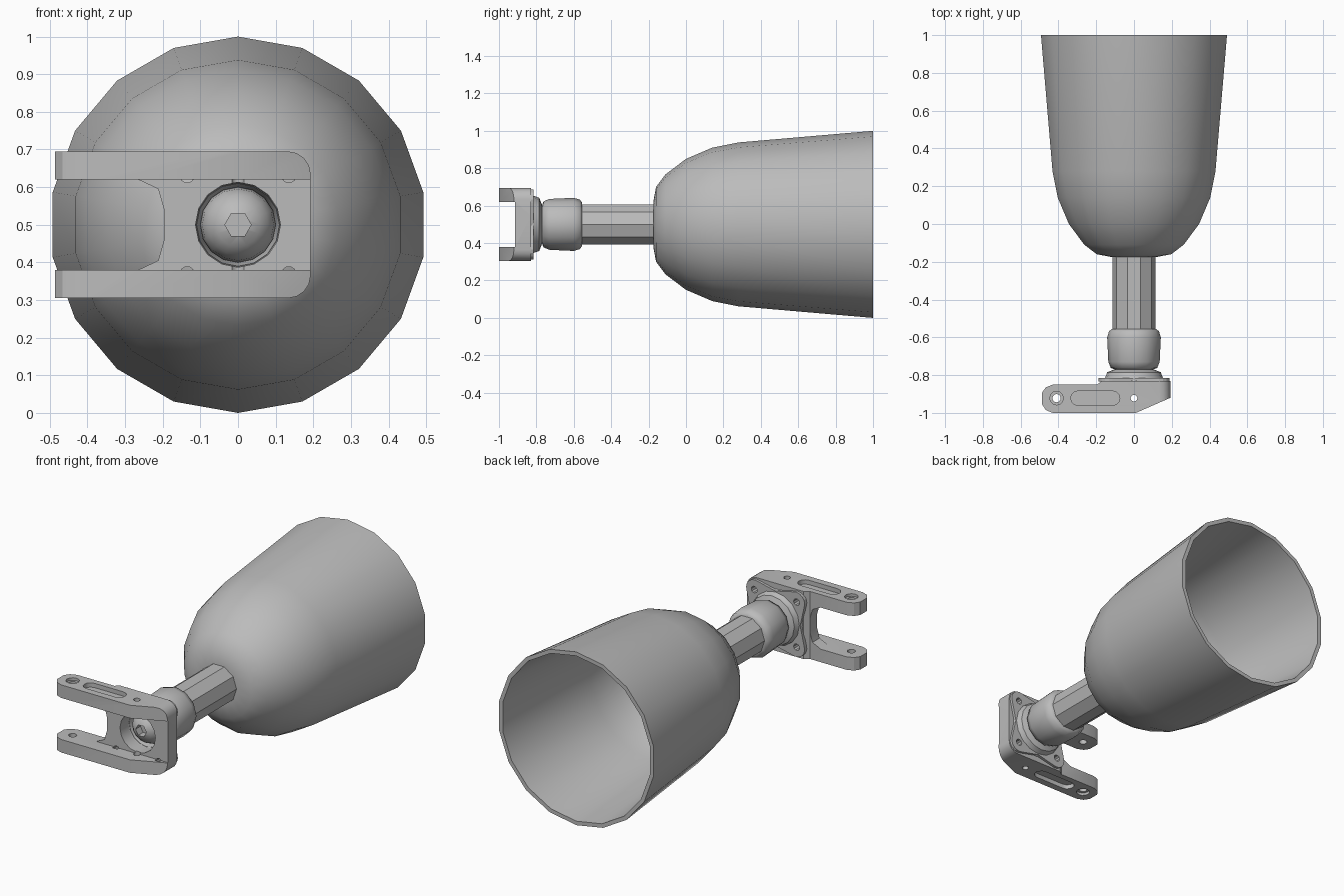
import bpy, bmesh
from math import sin, cos, pi, radians

MID = 0.5  # height of the long axis

old = bpy.data.objects.get("Cube")
if old:
    bpy.data.objects.remove(old, do_unlink=True)

grey = bpy.data.materials.new("plain grey")
grey.use_nodes = True
grey.diffuse_color = (0.5, 0.5, 0.5, 1)
grey.node_tree.nodes["Principled BSDF"].inputs["Base Color"].default_value = (0.5, 0.5, 0.5, 1)


def finish(name, bm):
    bmesh.ops.remove_doubles(bm, verts=bm.verts, dist=1e-5)
    bmesh.ops.recalc_face_normals(bm, faces=bm.faces)
    mesh = bpy.data.meshes.new(name)
    bm.to_mesh(mesh)
    bm.free()
    mesh.materials.append(grey)
    ob = bpy.data.objects.new(name, mesh)
    bpy.context.collection.objects.link(ob)
    return ob


def select(ob):
    bpy.ops.object.select_all(action='DESELECT')
    ob.select_set(True)
    bpy.context.view_layer.objects.active = ob


def smooth(ob, angle=40):
    select(ob)
    bpy.ops.object.shade_smooth_by_angle(angle=radians(angle))


def revolve(name, profile, sides, phase=0.0):
    """Spin (y, radius) points about the long axis."""
    bm = bmesh.new()
    rings = []
    for y, r in profile:
        rings.append([bm.verts.new((r * sin(2 * pi * i / sides + phase), y,
                                    MID + r * cos(2 * pi * i / sides + phase)))
                      for i in range(sides)])
    for a, b in zip(rings, rings[1:]):
        for i in range(sides):
            j = (i + 1) % sides
            bm.faces.new((a[i], a[j], b[j], b[i]))
    return finish(name, bm)


def prism(name, outline, axis, lo, hi):
    """Extrude an outline along z (x, y points) or y (x, height points)."""
    bm = bmesh.new()

    def put(p, q, d):
        return bm.verts.new((p, q, MID + d) if axis == 'z' else (p, d, MID + q))
    a = [put(p, q, lo) for p, q in outline]
    b = [put(p, q, hi) for p, q in outline]
    bm.faces.new(a)
    bm.faces.new(b)
    for i in range(len(a)):
        j = (i + 1) % len(a)
        bm.faces.new((a[i], a[j], b[j], b[i]))
    return finish(name, bm)


def arc(cx, cy, r, start, end, steps):
    return [(cx + r * cos(radians(start + (end - start) * i / steps)),
             cy + r * sin(radians(start + (end - start) * i / steps)))
            for i in range(steps + 1)]


def circle(cx, cy, r, n=12):
    return arc(cx, cy, r, 0, 360, n)[:-1]


def box(x0, x1, y0, y1):
    return [(x0, y0), (x1, y0), (x1, y1), (x0, y1)]


def combine(ob, other, operation='DIFFERENCE'):
    other.hide_render = True
    mod = ob.modifiers.new("shape", 'BOOLEAN')
    mod.operation = operation
    mod.solver = 'EXACT'
    mod.object = other
    select(ob)
    bpy.ops.object.modifier_apply(modifier=mod.name)
    bpy.data.objects.remove(other, do_unlink=True)


# Hollow cup, open at the back
outer = [(-0.175, 0), (-0.175, 0.12), (-0.16, 0.2), (-0.11, 0.267), (0, 0.35),
         (0.14, 0.41), (0.28, 0.438), (1, 0.5)]
inner = [(1, 0.477), (0.28, 0.415), (0.14, 0.386), (0.01, 0.33),
         (-0.09, 0.25), (-0.135, 0.18), (-0.15, 0.11), (-0.15, 0)]
smooth(revolve("cup", outer + inner, 18))

# Ten-sided shaft
revolve("shaft", [(-0.6, 0), (-0.6, 0.113), (-0.16, 0.113), (-0.16, 0)], 10, radians(18))

# Rounded sleeve between shaft and joint
smooth(revolve("sleeve", [(-0.77, 0), (-0.77, 0.1), (-0.762, 0.123), (-0.73, 0.136),
                          (-0.6, 0.142), (-0.567, 0.132), (-0.555, 0.115), (-0.555, 0)],
               12), 50)

# Joint ball with a hexagonal socket
ball = revolve("joint_ball", [(-0.79 - 0.1 * cos(pi * i / 10), 0.1 * sin(pi * i / 10))
                              for i in range(11)], 16)
combine(ball, prism("hex_cutter", circle(0, 0, 0.035, 6), 'y', -0.95, -0.84))
smooth(ball)

# Collar holding the ball
smooth(revolve("joint_collar", [(-0.84, 0.113), (-0.84, 0.17), (-0.815, 0.153),
                                (-0.785, 0.142), (-0.77, 0.105), (-0.8, 0.1),
                                (-0.84, 0.113)], 16), 30)

# Fork bracket: side profile trimmed by a rounded front outline
side = [(-0.43, -1), (0.01, -1), (0.193, -0.92), (0.193, -0.83), (-0.17, -0.83),
        (-0.195, -0.85), (-0.43, -0.85), (-0.467, -0.865), (-0.487, -0.893),
        (-0.487, -0.955), (-0.467, -0.985)]
bracket = prism("fork_bracket", side, 'z', -0.195, 0.195)
rounded = ([(-0.6, 0.25), (-0.6, -0.25), (-0.55, -0.195)]
           + arc(0.133, -0.135, 0.06, -90, 0, 4) + arc(0.133, 0.135, 0.06, 0, 90, 4)
           + [(-0.55, 0.195)])
combine(bracket, prism("outline_trim", rounded, 'y', -1.1, -0.7), 'INTERSECT')
combine(bracket, prism("pocket_cutter", box(-0.6, 0.3, -0.12, 0.12), 'y', -1.1, -0.915))
window = [(-0.6, -0.12), (-0.265, -0.12), (-0.212, -0.095), (-0.195, -0.035)]
window += [(x, -h) for x, h in reversed(window)]
combine(bracket, prism("window_cutter", window, 'y', -1.1, -0.7))
combine(bracket, prism("bore_cutter", circle(0, 0, 0.113, 16), 'y', -1.1, -0.7))

# Pin holes, counterbores and slots in each arm
slot = arc(-0.297, -0.922, 0.038, 90, 270, 6) + arc(-0.113, -0.922, 0.038, -90, 90, 6)
for s in (-1, 1):
    for outline, a, b in ((circle(-0.41, -0.922, 0.022), 0.1, 0.22),
                          (circle(-0.41, -0.922, 0.036), 0.18, 0.22),
                          (circle(0, -0.922, 0.018), 0.11, 0.22),
                          (slot, 0.17, 0.22)):
        lo, hi = sorted((s * a, s * b))
        combine(bracket, prism("arm_cutter", outline, 'z', lo, hi))

# Flange with four corner lugs and drawn-in edges
lugs = []
for q in range(4):
    turn = 90 * q
    cx = 0.132 * (cos(radians(turn)) - sin(radians(turn)))
    cy = 0.132 * (sin(radians(turn)) + cos(radians(turn)))
    lugs += arc(cx, cy, 0.055, turn - 20, turn + 110, 6)
    lugs += [(-0.158 * sin(radians(turn)), 0.158 * cos(radians(turn)))]
flange = prism("flange", lugs, 'y', -0.835, -0.815)
combine(flange, prism("flange_bore", circle(0, 0, 0.11, 16), 'y', -0.9, -0.7))

# Bolt holes through flange and web
for part in (bracket, flange):
    for x in (-0.135, 0.135):
        for h in (-0.13, 0.13):
            combine(part, prism("bolt_cutter", circle(x, h, 0.019, 10), 'y', -0.93, -0.7))

# Rounded bracket corners and holes read as smooth, flats stay crisp
smooth(bracket, 32)
